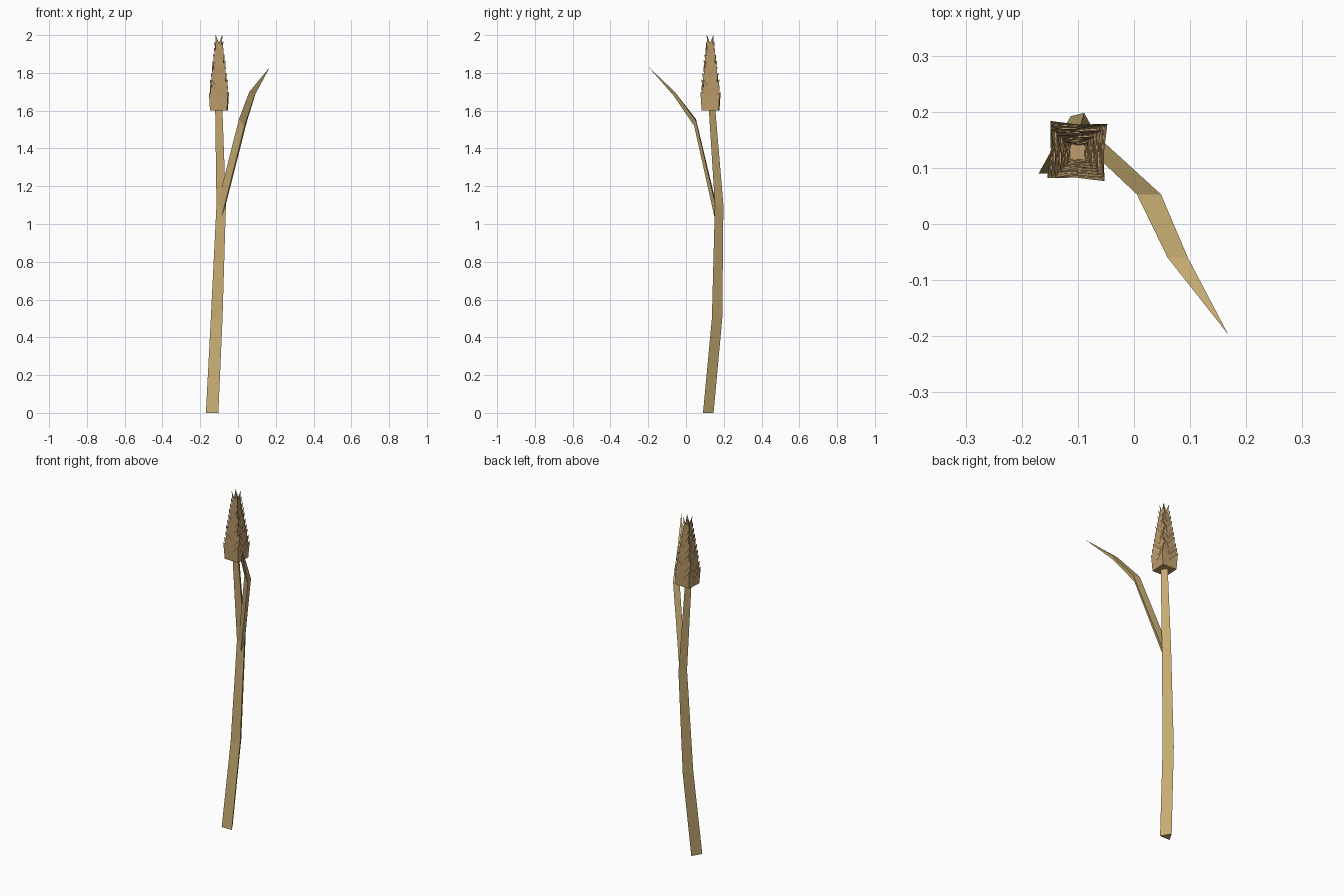
import bpy, bmesh, math

if "Cube" in bpy.data.objects:
    bpy.data.objects.remove(bpy.data.objects["Cube"])

def material(name, rgb):
    m = bpy.data.materials.new(name)
    m.diffuse_color = (*rgb, 1)
    m.use_nodes = True
    m.node_tree.nodes["Principled BSDF"].inputs["Base Color"].default_value = m.diffuse_color
    return m

straw = material("straw", (0.58, 0.42, 0.17))
husk = material("husk", (0.52, 0.34, 0.15))

def finish(name, bm, mat, solid=True):
    if solid:
        bmesh.ops.recalc_face_normals(bm, faces=bm.faces)
    me = bpy.data.meshes.new(name)
    bm.to_mesh(me)
    bm.free()
    me.materials.append(mat)
    ob = bpy.data.objects.new(name, me)
    bpy.context.collection.objects.link(ob)

def loft(name, sections, mat, tip=None):
    # three-sided tube through the sections, optionally ending in a point
    bm = bmesh.new()
    rings = [[bm.verts.new(p) for p in s] for s in sections]
    for a, b in zip(rings, rings[1:]):
        for i in range(3):
            j = (i + 1) % 3
            bm.faces.new((a[i], a[j], b[j], b[i]))
    bm.faces.new(rings[0][::-1])
    if tip:
        t = bm.verts.new(tip)
        for i in range(3):
            bm.faces.new((rings[-1][i], rings[-1][(i + 1) % 3], t))
    else:
        bm.faces.new(rings[-1])
    finish(name, bm, mat)

# Stem: x centre, front y, z, half width, depth
stem = [(-0.137, 0.09, 0, 0.033, 0.056), (-0.113, 0.137, 0.5, 0.031, 0.055),
        (-0.089, 0.153, 1.1, 0.025, 0.045), (-0.102, 0.12, 1.62, 0.019, 0.034)]
loft("stem", [[(x - w, y, z), (x + w, y, z), (x, y + d, z)]
              for x, y, z, w, d in stem], straw)

# Leaf: keeled blade bending outwards to a point
loft("leaf", [
    [(-0.10, 0.152, 1.14), (-0.065, 0.156, 1.10), (-0.086, 0.15, 1.04)],
    [(0.005, 0.053, 1.555), (0.048, 0.053, 1.545), (0.034, 0.043, 1.52)],
    [(0.060, -0.06, 1.70), (0.096, -0.06, 1.70), (0.088, -0.066, 1.68)],
], straw, tip=(0.168, -0.197, 1.83))

# Seed head: nested square cups whose corners rise to points
bm = bmesh.new()
LAYERS = 10
for k in range(LAYERS):
    t = k / (LAYERS - 1)
    z0 = 1.60 + 0.32 * t
    height = 0.10 - 0.02 * t
    low = 0.045 - 0.032 * t
    high = 0.051 - 0.033 * t
    turn = math.radians(-3 + 4 * (k % 3))
    cx, cy = -0.101, 0.130 - 0.002 * t

    def pt(x, y, z):
        c, s = math.cos(turn), math.sin(turn)
        return bm.verts.new((cx + x * c - y * s, cy + x * s + y * c, z))

    corners = [(-1, -1), (1, -1), (1, 1), (-1, 1)]
    mid_r = low + (high - low) * 0.4
    bottom = [pt(x * low, y * low, z0) for x, y in corners]
    top = [pt(x * high, y * high, z0 + height) for x, y in corners]
    mids = []
    for i in range(4):
        (ax, ay), (bx, by) = corners[i], corners[(i + 1) % 4]
        mids.append(pt((ax + bx) / 2 * mid_r, (ay + by) / 2 * mid_r, z0 + height * 0.45))
    for i in range(4):
        j = (i + 1) % 4
        bm.faces.new((bottom[i], bottom[j], mids[i]))
        bm.faces.new((bottom[i], mids[i], top[i]))
        bm.faces.new((bottom[j], top[j], mids[i]))
    bm.faces.new(bottom[::-1])
finish("seed_head", bm, husk, solid=False)
